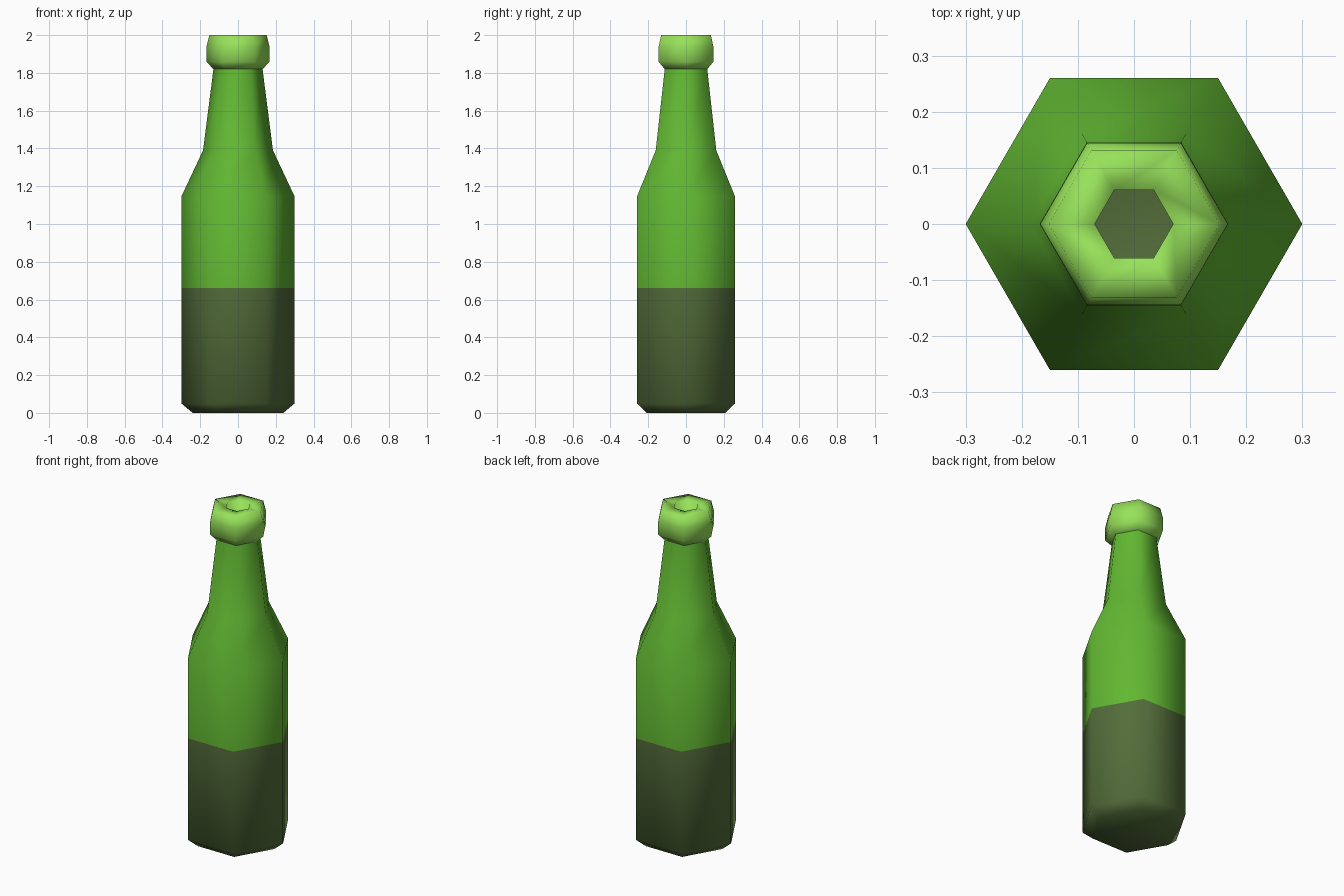
import bpy, bmesh, math

if "Cube" in bpy.data.objects:
    bpy.data.objects.remove(bpy.data.objects["Cube"])

SIDES = 6


def material(name, rgb):
    m = bpy.data.materials.new(name)
    m.diffuse_color = (*rgb, 1)
    m.use_nodes = True
    m.node_tree.nodes["Principled BSDF"].inputs["Base Color"].default_value = m.diffuse_color
    return m


glass = material("green glass", (0.122, 0.48, 0.032))
liquid = material("dark olive liquid", (0.087, 0.152, 0.042))
lip = material("light green lip", (0.31, 0.76, 0.102))


def lathe(name, profile, mats, cap_bottom=False, rule=None):
    """Revolve (radius, z) points into a smooth six-sided shell."""
    bm = bmesh.new()
    rings = []
    for r, z in profile:
        rings.append([bm.verts.new((r * math.cos(i * math.tau / SIDES),
                                    r * math.sin(i * math.tau / SIDES), z))
                      for i in range(SIDES)])
    for a, b in zip(rings, rings[1:]):
        for i in range(SIDES):
            j = (i + 1) % SIDES
            bm.faces.new((a[i], a[j], b[j], b[i]))
    if cap_bottom:
        bm.faces.new(rings[0][::-1])
    for f in bm.faces:
        f.smooth = True
        if rule:
            f.material_index = rule(f.calc_center_median())
    me = bpy.data.meshes.new(name)
    bm.to_mesh(me)
    bm.free()
    for m in mats:
        me.materials.append(m)
    ob = bpy.data.objects.new(name, me)
    bpy.context.collection.objects.link(ob)
    return ob


# Bottle body, coloured as liquid below the fill line
lathe("bottle_body",
      [(0.24, 0), (0.30, 0.05), (0.30, 0.66), (0.30, 1.145),
       (0.185, 1.39), (0.13, 1.82)],
      [glass, liquid], cap_bottom=True,
      rule=lambda c: 1 if c.z < 0.66 else 0)

# Rounded lip around the mouth, with the inner wall of the opening
lathe("bottle_lip",
      [(0.07, 1.82), (0.13, 1.82), (0.168, 1.86), (0.167, 1.94),
       (0.152, 2.0), (0.07, 2.0), (0.07, 1.82)],
      [lip])
